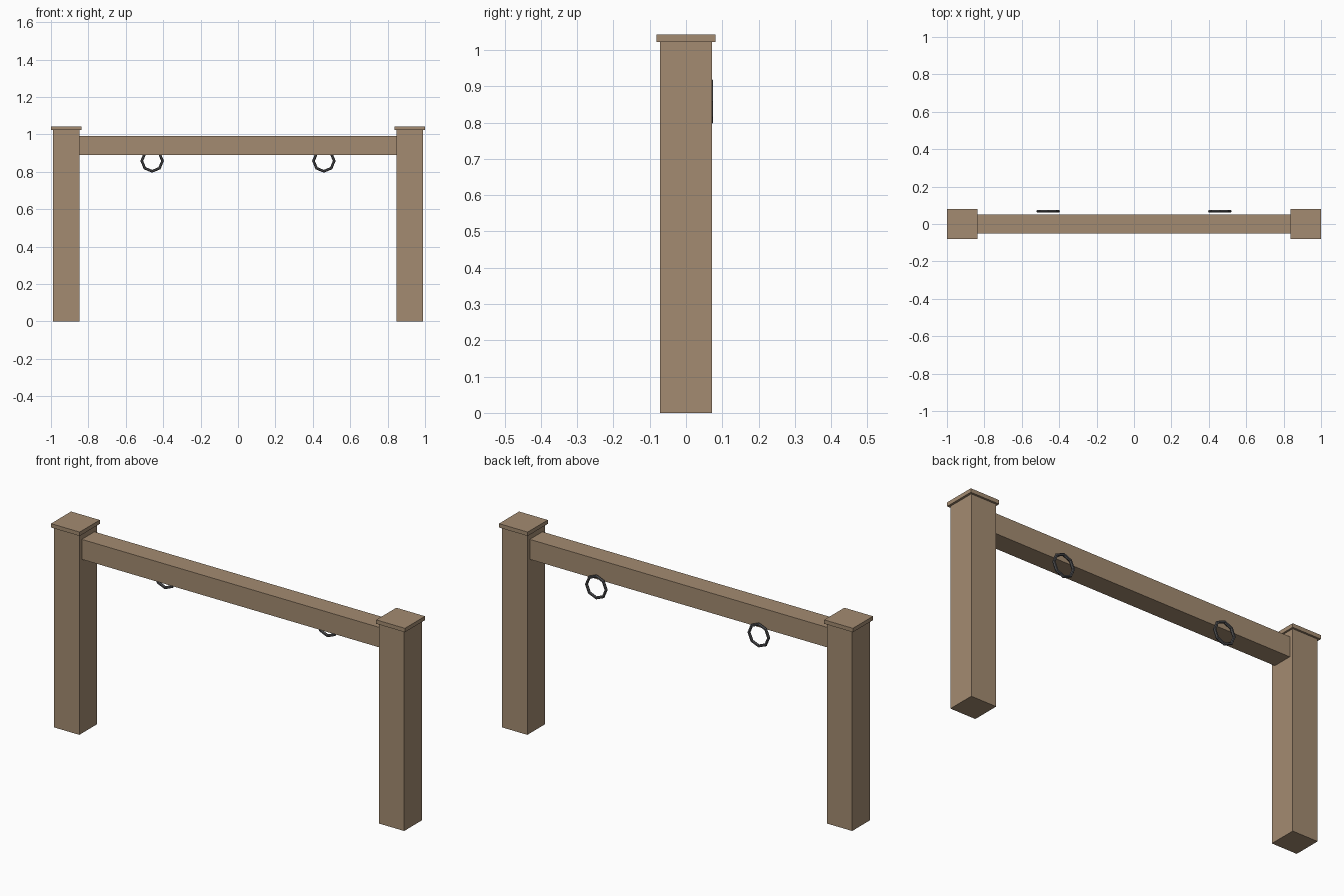
import bpy, math
from mathutils import Matrix, Vector
import bmesh

if "Cube" in bpy.data.objects:
    bpy.data.objects.remove(bpy.data.objects["Cube"], do_unlink=True)


def material(name, rgb):
    m = bpy.data.materials.new(name)
    m.use_nodes = True
    m.diffuse_color = (*rgb, 1)
    m.node_tree.nodes["Principled BSDF"].inputs["Base Color"].default_value = (*rgb, 1)
    return m


wood = material("light_brown_wood", (0.37, 0.26, 0.165))
iron = material("dark_grey_iron", (0.08, 0.08, 0.085))


def box(name, centre, size):
    bm = bmesh.new()
    bmesh.ops.create_cube(bm, size=1, matrix=Matrix.Translation(centre) @ Matrix.Diagonal((*size, 1)))
    mesh = bpy.data.meshes.new(name)
    bm.to_mesh(mesh)
    bm.free()
    mesh.materials.append(wood)
    ob = bpy.data.objects.new(name, mesh)
    bpy.context.collection.objects.link(ob)


def ring(name, centre):
    bpy.ops.mesh.primitive_torus_add(
        major_segments=8, minor_segments=6, major_radius=0.0555, minor_radius=0.0075,
        location=centre, rotation=(math.pi / 2, 0, 0))
    ob = bpy.context.object
    ob.name = name
    ob.data.materials.append(iron)


# Posts with flat caps, and a tether ring on each side
for side, s in (("left", 1), ("right", -1)):
    box(side + "_post", Vector((s * 0.918, 0, 0.511)), (0.142, 0.142, 1.022))
    box(side + "_post_cap", Vector((s * 0.919, 0, 1.032)), (0.162, 0.162, 0.02))
    ring(side + "_tether_ring", (s * 0.459, 0.068, 0.858))

# Crossbeam between the posts
box("crossbeam", Vector((0, 0, 0.94)), (1.71, 0.102, 0.102))
